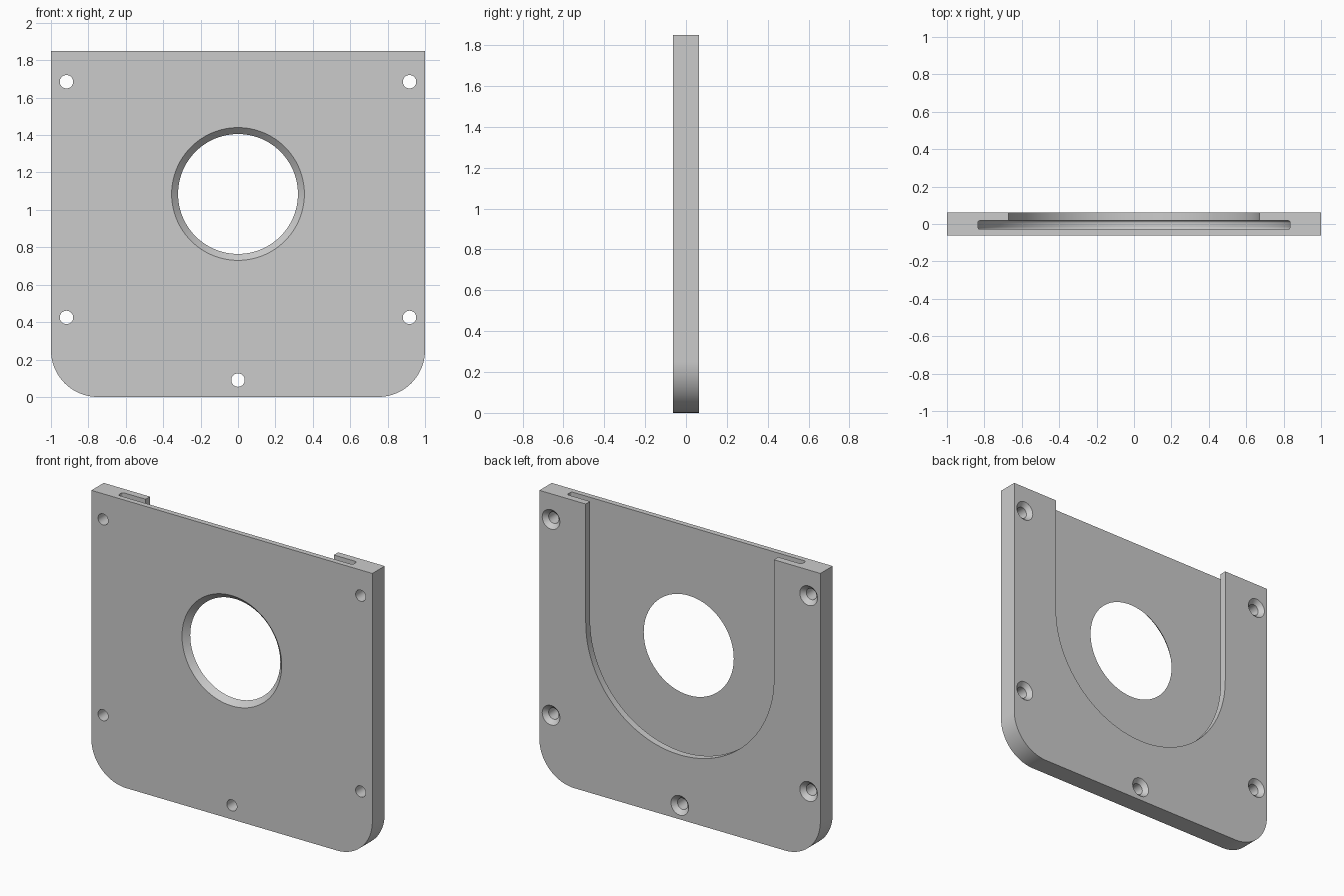
import bpy
import bmesh
from math import pi, sin, cos

cube = bpy.data.objects.get("Cube")
if cube:
    bpy.data.objects.remove(cube, do_unlink=True)

T = 0.0625          # half thickness of the plate
TOP = 1.85          # plate height
HUB = 1.085         # height of the big hole and of the U arcs

grey = bpy.data.materials.new("plain grey")
grey.use_nodes = True
grey.diffuse_color = (0.6, 0.6, 0.6, 1)
grey.node_tree.nodes["Principled BSDF"].inputs["Base Color"].default_value = grey.diffuse_color


def make_object(name, bm):
    bmesh.ops.recalc_face_normals(bm, faces=bm.faces)
    mesh = bpy.data.meshes.new(name)
    bm.to_mesh(mesh)
    bm.free()
    mesh.materials.append(grey)
    obj = bpy.data.objects.new(name, mesh)
    bpy.context.collection.objects.link(obj)
    return obj


def arc(cx, cz, r, start, end, steps):
    angles = [start + (end - start) * i / steps for i in range(steps + 1)]
    return [(cx + r * cos(a), cz + r * sin(a)) for a in angles]


def slab(name, outline, y0, y1, rounding=0):
    """Extrude an x-z outline from y0 to y1, optionally rounding its rims."""
    bm = bmesh.new()
    face = bm.faces.new([bm.verts.new((x, y0, z)) for x, z in outline])
    moved = bmesh.ops.extrude_face_region(bm, geom=[face])["geom"]
    verts = [v for v in moved if isinstance(v, bmesh.types.BMVert)]
    bmesh.ops.translate(bm, verts=verts, vec=(0, y1 - y0, 0))
    if rounding:
        rims = [e for e in bm.edges if abs(e.verts[0].co.y - e.verts[1].co.y) < 1e-5]
        bmesh.ops.bevel(bm, geom=rims, offset=rounding, segments=4,
                        profile=0.5, affect='EDGES')
    return make_object(name, bm)


def lathe(name, profile, x, z, sides):
    """Closed solid turned about a y axis from (radius, y) points."""
    bm = bmesh.new()
    rings = []
    for r, y in profile:
        rings.append([bm.verts.new((px, y, pz))
                      for px, pz in arc(x, z, r, 0, 2 * pi, sides)[:-1]])
    for a, b in zip(rings, rings[1:]):
        for i in range(sides):
            j = (i + 1) % sides
            bm.faces.new((a[i], a[j], b[j], b[i]))
    bm.faces.new(rings[0])
    bm.faces.new(rings[-1])
    return make_object(name, bm)


def u_shape(radius):
    top = TOP + 0.1
    return [(-radius, top)] + arc(0, HUB, radius, pi, 2 * pi, 64) + [(radius, top)]


# Plate with two rounded lower corners
R = 0.25
outline = [(-1, TOP)] + arc(R - 1, R, R, pi, 1.5 * pi, 20)
outline += arc(1 - R, R, R, 1.5 * pi, 2 * pi, 20) + [(1, TOP)]
plate = slab("mounting_plate", outline, -T, T)

# U-shaped opening on the back and the wider slide groove under its lips
cutters = [
    slab("groove_cutter", u_shape(0.835), -0.028, 0.018, 0.012),
    slab("opening_cutter", u_shape(0.67), -0.005, T + 0.05),
]

# Large hole, flared towards the front
cutters.append(lathe("port_cutter", [(0.375, -T - 0.02), (0.305, -T + 0.05)], 0, HUB, 96))

# Countersunk screw holes
r, sink = 0.036, 0.027
screw = [(r, -T - 0.02), (r, T - sink), (r + sink + 0.02, T + 0.02)]
for x, z in [(-0.917, 1.685), (0.917, 1.685), (-0.917, 0.425), (0.917, 0.425), (0, 0.09)]:
    cutters.append(lathe("screw_cutter", screw, x, z, 32))

# Cut everything out, keep the result as plain geometry
for cutter in cutters:
    cutter.hide_render = True
    mod = plate.modifiers.new(cutter.name, 'BOOLEAN')
    mod.operation = 'DIFFERENCE'
    mod.solver = 'EXACT'
    mod.object = cutter
graph = bpy.context.evaluated_depsgraph_get()
result = bpy.data.meshes.new_from_object(plate.evaluated_get(graph))
plate.modifiers.clear()
plate.data = result
for cutter in cutters:
    bpy.data.objects.remove(cutter, do_unlink=True)

# Smooth curved walls, sharp edges elsewhere
for obj in bpy.context.selected_objects:
    obj.select_set(False)
plate.select_set(True)
bpy.context.view_layer.objects.active = plate
bpy.ops.object.shade_smooth_by_angle(angle=pi / 6)
weighted = plate.modifiers.new("weighted_normals", 'WEIGHTED_NORMAL')
weighted.keep_sharp = True
